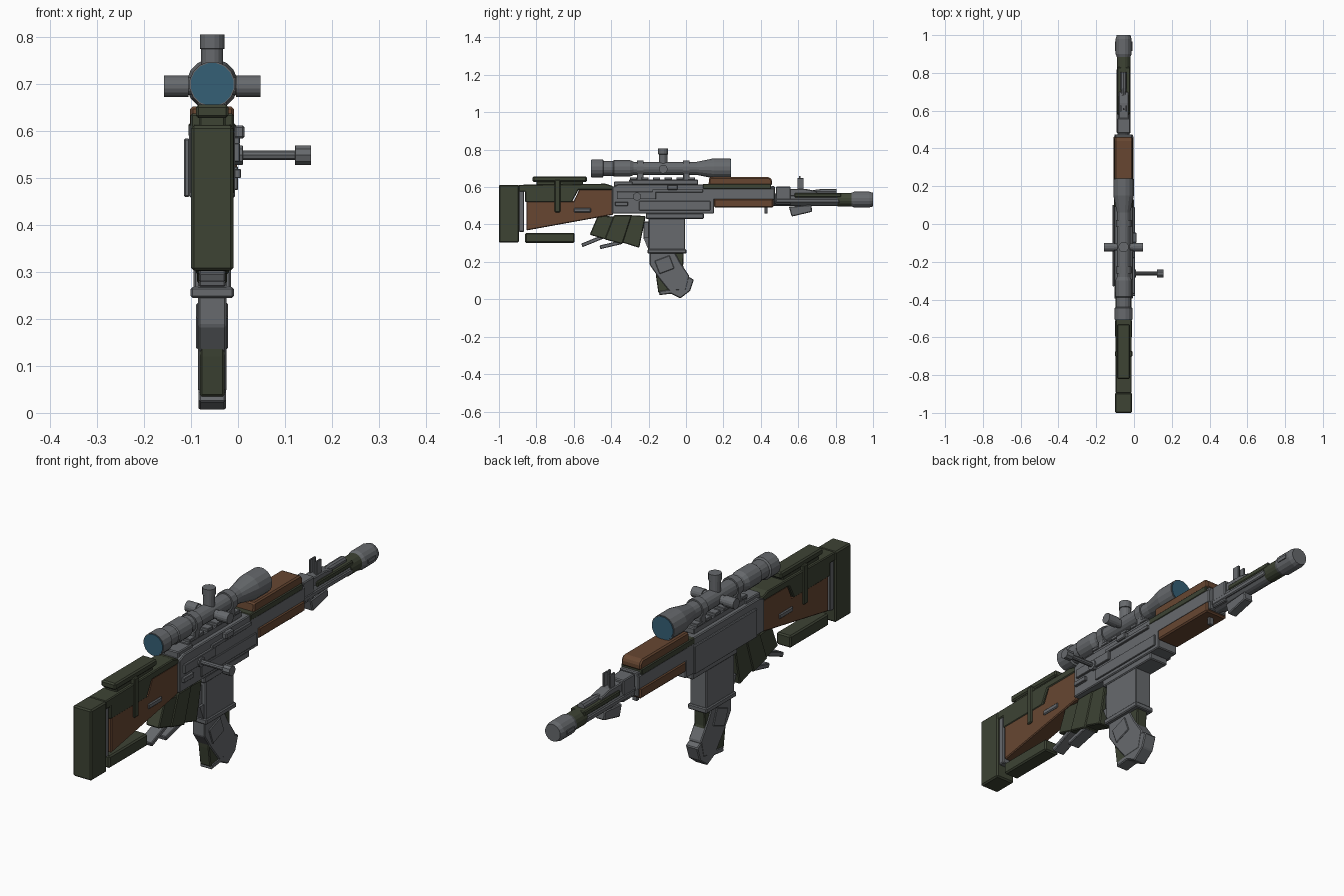
import bpy, bmesh, math
from mathutils import Vector, Matrix

CX = -0.055  # centre plane of the body


def material(name, rgb):
    m = bpy.data.materials.new(name)
    m.diffuse_color = (*rgb, 1)
    return m


METAL = material("grey metal", (0.135, 0.143, 0.153))
GREEN = material("olive green", (0.047, 0.056, 0.034))
WOOD = material("brown wood", (0.135, 0.062, 0.031))
GLASS = material("blue glass", (0.036, 0.115, 0.18))


def finish(bm, name, mat, bevel=0):
    bmesh.ops.recalc_face_normals(bm, faces=bm.faces)
    me = bpy.data.meshes.new(name)
    bm.to_mesh(me)
    bm.free()
    me.materials.append(mat)
    ob = bpy.data.objects.new(name, me)
    bpy.context.collection.objects.link(ob)
    if bevel:
        mod = ob.modifiers.new("bevel", 'BEVEL')
        mod.width, mod.segments = bevel, 1
    return ob


def prism(name, pts, half, mat, bevel=0.004, cx=CX):
    """Side profile of (y, z) points, extruded across x."""
    bm = bmesh.new()
    a = [bm.verts.new((cx - half, y, z)) for y, z in pts]
    b = [bm.verts.new((cx + half, y, z)) for y, z in pts]
    bm.faces.new(a)
    bm.faces.new(b[::-1])
    for i in range(len(pts)):
        j = (i + 1) % len(pts)
        bm.faces.new((a[i], b[i], b[j], a[j]))
    return finish(bm, name, mat, bevel)


def box(name, y0, y1, z0, z1, half, mat, bevel=0.004, cx=CX):
    return prism(name, [(y0, z0), (y1, z0), (y1, z1), (y0, z1)], half, mat, bevel, cx)


def bar(name, p, q, thick, half, mat):
    """Slanted bar between two (y, z) points."""
    d = (Vector(q) - Vector(p)).normalized() * thick / 2
    n = Vector((-d.y, d.x))
    p, q = Vector(p), Vector(q)
    return prism(name, [p + n, q + n, q - n, p - n], half, mat, 0.003)


def lathe(name, origin, axis, prof, mat, n=16):
    """Turned part: (distance, radius) pairs along an axis, capped."""
    bm = bmesh.new()
    rot = Vector((0, 0, 1)).rotation_difference(Vector(axis)).to_matrix().to_4x4()
    M = Matrix.Translation(origin) @ rot
    rings = []
    for d, r in prof:
        rings.append([bm.verts.new(M @ Vector((r * math.cos(math.tau * (k + .5) / n),
                                               r * math.sin(math.tau * (k + .5) / n), d)))
                      for k in range(n)])
    for a, b in zip(rings, rings[1:]):
        for k in range(n):
            bm.faces.new((a[k], a[(k + 1) % n], b[(k + 1) % n], b[k]))
    bm.faces.new(rings[0][::-1])
    bm.faces.new(rings[-1])
    return finish(bm, name, mat)


# Stock
box("butt_pad", -1.0, -0.893, 0.303, 0.612, 0.045, GREEN, 0.006)
box("butt_plate", -0.893, -0.865, 0.36, 0.595, 0.037, METAL)
prism("stock_top", [(-0.895, 0.575), (-0.86, 0.575), (-0.86, 0.52), (-0.61, 0.52),
                    (-0.575, 0.585), (-0.39, 0.585), (-0.39, 0.605), (-0.43, 0.618),
                    (-0.895, 0.612)], 0.042, GREEN)
prism("wood_stock", [(-0.853, 0.368), (-0.39, 0.452), (-0.39, 0.588), (-0.57, 0.588),
                     (-0.6, 0.525), (-0.853, 0.525)], 0.039, WOOD)
box("cheek_rest", -0.82, -0.53, 0.628, 0.657, 0.035, GREEN, 0.006)
box("cheek_rest_base", -0.80, -0.55, 0.60, 0.632, 0.028, GREEN)
box("cheek_strap", -0.702, -0.672, 0.465, 0.638, 0.046, GREEN)
box("sling_slot", -0.60, -0.508, 0.465, 0.487, 0.045, METAL)
box("lower_stock_bar", -0.86, -0.595, 0.302, 0.355, 0.035, GREEN, 0.006)

# Grip and trigger pieces
prism("rear_grip", [(-0.47, 0.45), (-0.37, 0.44), (-0.43, 0.32), (-0.515, 0.345)], 0.032, GREEN)
prism("middle_grip", [(-0.385, 0.45), (-0.29, 0.45), (-0.34, 0.295), (-0.435, 0.32)], 0.036, GREEN)
prism("front_grip", [(-0.30, 0.45), (-0.215, 0.445), (-0.25, 0.275), (-0.345, 0.305)], 0.032, GREEN)
bar("rear_lever", (-0.557, 0.288), (-0.435, 0.338), 0.02, 0.028, METAL)
bar("front_lever", (-0.46, 0.278), (-0.345, 0.305), 0.02, 0.028, METAL)

# Receiver
prism("receiver", [(-0.395, 0.458), (0.15, 0.458), (0.15, 0.59), (0.09, 0.615),
                   (-0.36, 0.615), (-0.395, 0.60)], 0.049, METAL)
box("receiver_floor", -0.215, 0.095, 0.43, 0.46, 0.045, METAL)
box("left_side_panel", -0.33, 0.10, 0.46, 0.585, 0.006, METAL, 0.003, -0.109)
box("right_lower_ledge", -0.25, 0.13, 0.475, 0.525, 0.004, METAL, 0.002, -0.004)
box("right_upper_ledge", -0.37, -0.16, 0.535, 0.575, 0.006, METAL, 0.002, -0.002)
box("bolt_track", -0.18, 0.09, 0.572, 0.588, 0.006, METAL, 0.002, -0.002)
box("selector", -0.38, -0.31, 0.50, 0.52, 0.007, METAL, 0.002, -0.001)
box("charging_tab", -0.10, -0.045, 0.585, 0.612, 0.011, METAL, 0.004, 0.003)
box("rear_cap", -0.385, -0.285, 0.595, 0.63, 0.036, METAL)
box("scope_rail", -0.305, 0.065, 0.612, 0.64, 0.03, METAL)
for i in range(6):
    box("rail_tooth", -0.30 + i * 0.062, -0.262 + i * 0.062, 0.638, 0.652, 0.033, METAL, 0.002)

# Bolt handle
lathe("bolt_handle", (-0.01, -0.262, 0.549), (1, 0, 0),
      [(0, 0.022), (0.02, 0.022), (0.021, 0.011), (0.131, 0.011), (0.132, 0.022), (0.166, 0.022)], METAL, 10)

# Magazine well and magazine
box("magazine_well", -0.20, -0.005, 0.25, 0.435, 0.04, METAL)
box("well_rear_rib", -0.228, -0.195, 0.32, 0.415, 0.02, METAL)
prism("well_rear_wedge", [(-0.228, 0.33), (-0.195, 0.25), (-0.195, 0.33)], 0.03, METAL, 0)
box("well_flange", -0.205, 0.002, 0.245, 0.268, 0.046, METAL)
prism("magazine_core", [(-0.17, 0.25), (-0.012, 0.25), (-0.015, 0.18), (0.01, 0.06), (-0.06, 0.03),
                        (-0.148, 0.035), (-0.16, 0.12)], 0.026, GREEN)
prism("magazine_shell", [(-0.195, 0.25), (-0.06, 0.25), (-0.03, 0.195), (0.018, 0.125), (0.0, 0.05),
                         (-0.09, 0.045), (-0.15, 0.12), (-0.195, 0.185)], 0.030, METAL)
bar("magazine_panel", (-0.155, 0.17), (-0.075, 0.20), 0.075, 0.034, METAL)
prism("magazine_foot", [(-0.145, 0.022), (-0.08, 0.03), (-0.03, 0.005), (0.022, 0.045),
                        (0.042, 0.105), (0.015, 0.12), (-0.03, 0.06), (-0.14, 0.045)], 0.029, METAL)

# Handguard
prism("wood_top_guard", [(0.12, 0.61), (0.46, 0.61), (0.46, 0.638), (0.445, 0.653),
                         (0.125, 0.653)], 0.047, WOOD, 0.006)
box("green_guard_strip", 0.09, 0.455, 0.588, 0.617, 0.051, GREEN)
box("metal_guard", 0.14, 0.475, 0.532, 0.593, 0.049, METAL)
box("wood_lower_guard", 0.15, 0.467, 0.49, 0.537, 0.053, WOOD, 0.006)
box("guard_end_cap", 0.455, 0.475, 0.50, 0.605, 0.045, METAL)
box("sling_post", 0.42, 0.435, 0.458, 0.495, 0.012, METAL, 0.002)

# Barrel, gas tube and muzzle
lathe("barrel", (CX, 0.46, 0.532), (0, 1, 0), [(0, 0.033), (0.36, 0.033), (0.44, 0.027)], METAL)
lathe("green_barrel_sleeve", (CX, 0.81, 0.533), (0, 1, 0), [(0, 0.037), (0.075, 0.037)], GREEN)
box("green_barrel_strip", 0.58, 0.83, 0.545, 0.568, 0.034, GREEN)
box("barrel_side_rail", 0.48, 0.82, 0.515, 0.537, 0.037, METAL)
box("front_block", 0.48, 0.56, 0.505, 0.602, 0.034, METAL)
prism("gas_block", [(0.55, 0.55), (0.70, 0.55), (0.70, 0.578), (0.64, 0.59), (0.55, 0.59)], 0.026, METAL)
lathe("gas_tube", (CX, 0.68, 0.572), (0, 1, 0), [(0, 0.012), (0.04, 0.017), (0.125, 0.017)], METAL, 10)
lathe("muzzle_brake", (CX, 0.88, 0.533), (0, 1, 0),
      [(0, 0.035), (0.02, 0.043), (0.10, 0.043), (0.12, 0.037)], METAL)
for s in (-1, 1):
    box("muzzle_slot", 0.915, 0.965, 0.525, 0.541, 0.004, METAL, 0, CX + s * 0.042)
    box("sight_ear", 0.595, 0.628, 0.58, 0.648, 0.004, METAL, 0.001, CX + s * 0.015)
box("sight_post", 0.603, 0.613, 0.58, 0.66, 0.004, METAL, 0.001)
prism("under_barrel_lug", [(0.55, 0.495), (0.67, 0.505), (0.675, 0.468), (0.565, 0.442)], 0.022, METAL)

# Scope
Z = 0.70
lathe("scope_tube", (CX, 0, Z), (0, 1, 0),
      [(-0.505, 0.049), (-0.445, 0.049), (-0.44, 0.041), (-0.39, 0.041), (-0.385, 0.045),
       (-0.30, 0.045), (-0.28, 0.036), (0.06, 0.036), (0.15, 0.055), (0.238, 0.055)], METAL)
lathe("eyepiece_glass", (CX, -0.508, Z), (0, 1, 0), [(0, 0.046), (0.005, 0.046)], GLASS)
lathe("objective_glass", (CX, 0.236, Z), (0, 1, 0), [(0, 0.051), (0.005, 0.051)], GLASS)
for y in (-0.244, 0.002):
    lathe("scope_ring", (CX, y - 0.018, Z), (0, 1, 0), [(0, 0.043), (0.036, 0.043)], METAL, 12)
    box("ring_foot", y - 0.018, y + 0.018, 0.635, 0.68, 0.03, METAL)
lathe("top_turret", (CX, -0.122, 0.70), (0, 0, 1), [(0, 0.024), (0.075, 0.024), (0.076, 0.027), (0.106, 0.027)], METAL)
for s in (-1, 1):
    lathe("side_turret", (CX, -0.122, 0.696), (s, 0, 0), [(0, 0.019), (0.05, 0.019), (0.051, 0.023), (0.103, 0.023)], METAL)
